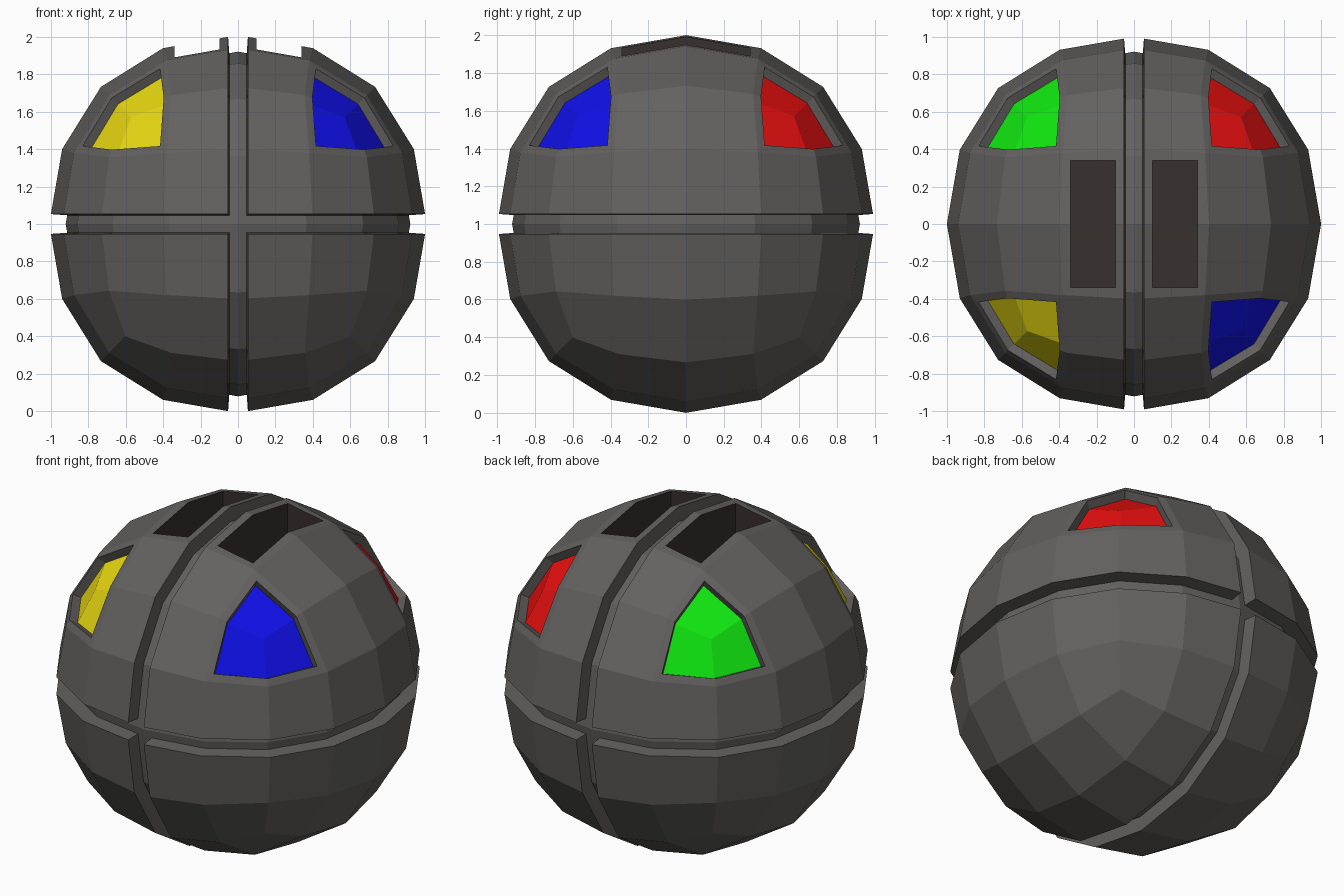
import bpy, bmesh
from mathutils import Vector

if "Cube" in bpy.data.objects:
    bpy.data.objects.remove(bpy.data.objects["Cube"])

# Colours
def mat(name, rgb):
    m = bpy.data.materials.new(name)
    m.diffuse_color = (*rgb, 1)
    m.use_nodes = True
    m.node_tree.nodes["Principled BSDF"].inputs["Base Color"].default_value = m.diffuse_color
    return m

GREY = mat("dark_grey", (.125, .12, .114))
BROWN = mat("vent_brown", (.038, .029, .027))
WINDOWS = {(-1, -1): mat("yellow", (.8, .68, .005)),
           (1, -1): mat("blue", (.005, .005, .8)),
           (1, 1): mat("red", (.8, .005, .005)),
           (-1, 1): mat("green", (.005, .8, .005))}
MATS = [GREY, BROWN] + list(WINDOWS.values())
GAP = .053
X0, X1, Y1, FLOOR = .10, .34, .34, .62     # vent rectangle and depth


# Rounded cube: twice-smoothed cube centred on the origin
def rounded_cube(size):
    bpy.ops.mesh.primitive_cube_add(size=size)
    ob = bpy.context.object
    ob.modifiers.new("round", 'SUBSURF').levels = 2
    bpy.ops.object.modifier_apply(modifier="round")
    bm = bmesh.new()
    bm.from_mesh(ob.data)
    bpy.data.objects.remove(ob)
    return bm


def finish(bm, name):
    bmesh.ops.recalc_face_normals(bm, faces=bm.faces)
    me = bpy.data.meshes.new(name)
    bm.to_mesh(me)
    bm.free()
    for m in MATS:
        me.materials.append(m)
    ob = bpy.data.objects.new(name, me)
    ob.location.z = 1
    bpy.context.collection.objects.link(ob)


def bisect(bm, faces, co, no, clear=False):
    geom = set(faces)
    for f in faces:
        geom.update(f.edges)
        geom.update(f.verts)
    bmesh.ops.bisect_plane(bm, geom=list(geom), dist=1e-5, plane_co=co,
                           plane_no=no, clear_inner=clear)


# Cut a rectangular opening in the top, optionally with a deep well below it
def cut_vent(bm, sx, well):
    def top():
        out = []
        for f in bm.faces:
            c = f.calc_center_median()
            if c.z > .7 and abs(c.x) < .42 and abs(c.y) < .42:
                out.append(f)
        return out
    for co, no in (((sx * X0, 0, 0), (1, 0, 0)), ((sx * X1, 0, 0), (1, 0, 0)),
                   ((0, Y1, 0), (0, 1, 0)), ((0, -Y1, 0), (0, 1, 0))):
        bisect(bm, top(), co, no)
    inside = [f for f in top()
              if X0 < sx * f.calc_center_median().x < X1
              and abs(f.calc_center_median().y) < Y1]
    inner = set(inside)
    rim = [e for f in inside for e in f.edges
           if any(g not in inner for g in e.link_faces)]
    bmesh.ops.delete(bm, geom=inside, context='FACES')
    if well:
        new = bmesh.ops.extrude_edge_only(bm, edges=rim)["geom"]
        for g in new:
            if isinstance(g, bmesh.types.BMVert):
                g.co.z = FLOOR
            elif isinstance(g, bmesh.types.BMFace):
                g.material_index = 1
        floor = [g for g in new if isinstance(g, bmesh.types.BMEdge)
                 and all(abs(v.co.z - FLOOR) < 1e-4 for v in g.verts)]
        for f in bmesh.ops.contextual_create(bm, geom=floor)["faces"]:
            f.material_index = 1


# Recessed coloured window around each upper corner
def add_windows(bm):
    corners = [v.co.copy() for v in bm.verts if v.co.z > 0
               and abs(abs(v.co.x) - v.co.z) < .01
               and abs(abs(v.co.y) - v.co.z) < .01]
    for c in corners:
        v = min(bm.verts, key=lambda q: (q.co - c).length)
        faces = list(v.link_faces)
        bmesh.ops.inset_region(bm, faces=faces, thickness=.045,
                               use_even_offset=True)
        bmesh.ops.inset_region(bm, faces=faces, thickness=.004,
                               depth=-.05, use_even_offset=True)
        key = (1 if c.x > 0 else -1, 1 if c.y > 0 else -1)
        for f in faces:
            f.material_index = 2 + list(WINDOWS).index(key)


# Inner core seen through the grooves
core = rounded_cube(2.195)
for sx in (-1, 1):
    cut_vent(core, sx, False)
finish(core, "inner_core")

# Four outer shell quarters separated by the grooves
for sz, zname in ((1, "upper"), (-1, "lower")):
    for sx, xname in ((-1, "left"), (1, "right")):
        bm = rounded_cube(2.405)
        if sz > 0:
            add_windows(bm)
        bisect(bm, list(bm.faces), (sx * GAP, 0, 0), (sx, 0, 0), True)
        bisect(bm, list(bm.faces), (0, 0, sz * GAP), (0, 0, sz), True)
        # groove walls running in to the core
        border = [e for e in bm.edges if e.is_boundary]
        for g in bmesh.ops.extrude_edge_only(bm, edges=border)["geom"]:
            if isinstance(g, bmesh.types.BMVert):
                on_x = abs(g.co.x) < GAP + .002
                on_z = abs(g.co.z) < GAP + .002
                g.co *= .89
                if on_x:
                    g.co.x = sx * .045
                if on_z:
                    g.co.z = sz * .045
        if sz > 0:
            cut_vent(bm, sx, True)
        finish(bm, f"{zname}_{xname}_shell")
